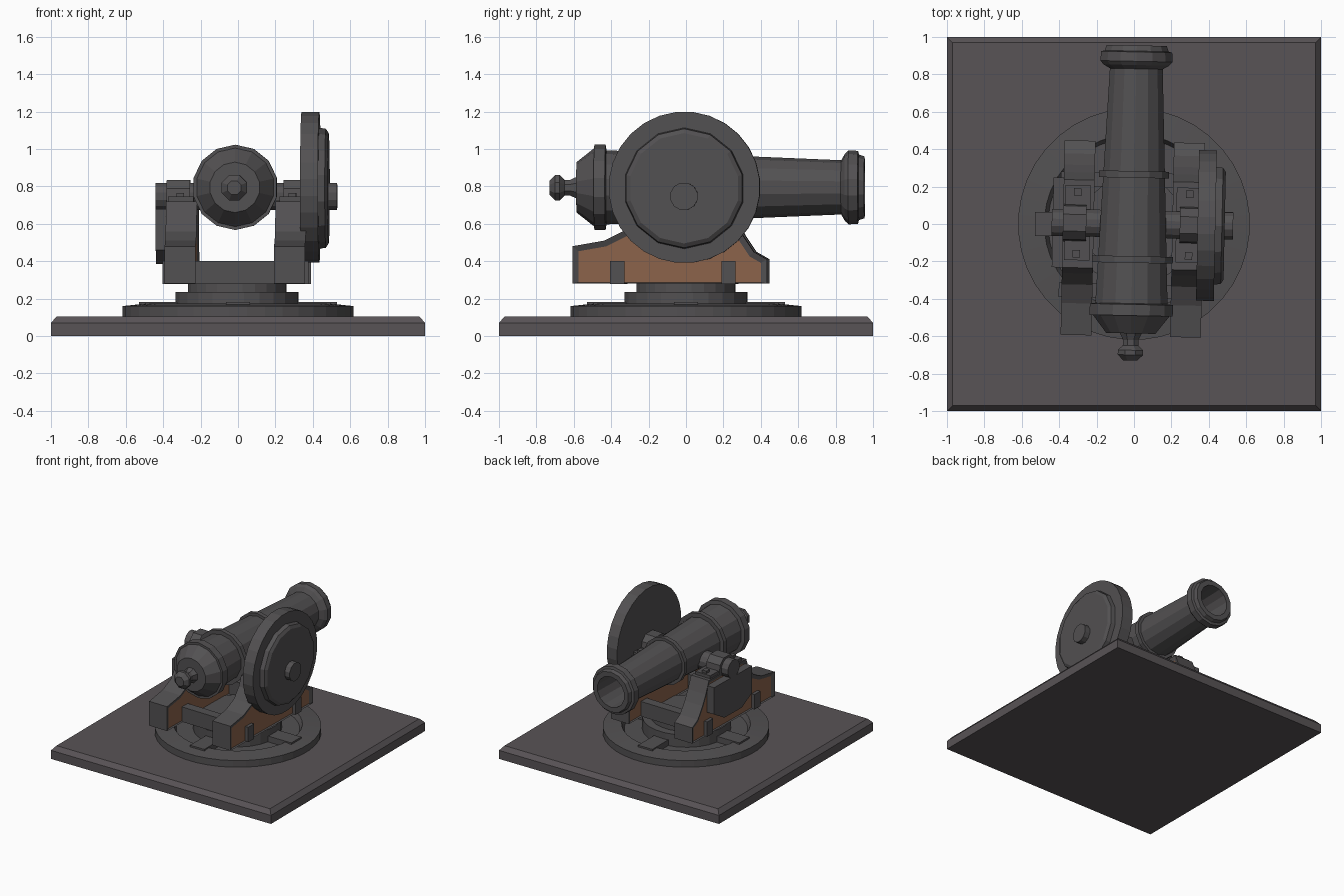
import bpy, bmesh, math
from mathutils import Matrix, Vector

if "Cube" in bpy.data.objects:
    bpy.data.objects.remove(bpy.data.objects["Cube"])


def material(name, rgb):
    m = bpy.data.materials.new(name)
    m.diffuse_color = (*rgb, 1)
    m.use_nodes = True
    m.node_tree.nodes["Principled BSDF"].inputs["Base Color"].default_value = m.diffuse_color
    return m


IRON = material("dark_iron", (0.085, 0.081, 0.084))
PLATE = material("stone_grey", (0.098, 0.087, 0.093))
WOOD = material("brown_wood", (0.26, 0.125, 0.07))

# The gun and carriage are turned very slightly on the base
TURN = Matrix.Translation((-0.005, 0, 0)) @ Matrix.Rotation(math.radians(-1.2), 4, 'Z')
STILL = Matrix()


def finish(bm, name, mats, mat=TURN):
    bm.transform(mat)
    bmesh.ops.recalc_face_normals(bm, faces=bm.faces)
    me = bpy.data.meshes.new(name)
    bm.to_mesh(me)
    bm.free()
    for m in mats:
        me.materials.append(m)
    ob = bpy.data.objects.new(name, me)
    bpy.context.collection.objects.link(ob)
    return ob


def lathe(name, profile, n, axis, origin=(0, 0, 0), mat=TURN, colour=IRON):
    """Revolve (position along axis, radius) points; zero radius closes an end."""
    bm = bmesh.new()
    rings = []
    for t, r in profile:
        ring = []
        for i in range(n if r > 0 else 1):
            a = 2 * math.pi * (i + 0.5) / n
            u, v = r * math.cos(a), r * math.sin(a)
            p = {'x': (t, u, v), 'y': (u, t, v), 'z': (u, v, t)}[axis]
            ring.append(bm.verts.new(Vector(p) + Vector(origin)))
        rings.append(ring)
    for a, b in zip(rings, rings[1:]):
        for i in range(n):
            j = (i + 1) % n
            if len(a) == 1:
                bm.faces.new((a[0], b[i], b[j]))
            elif len(b) == 1:
                bm.faces.new((a[i], a[j], b[0]))
            else:
                bm.faces.new((a[i], a[j], b[j], b[i]))
    return finish(bm, name, [colour], mat)


def prism(pts, x0, x1):
    """Extrude a (y, z) outline along x."""
    bm = bmesh.new()
    f = bm.faces.new([bm.verts.new((x0, y, z)) for y, z in pts])
    r = bmesh.ops.extrude_face_region(bm, geom=[f])
    vs = [v for v in r["geom"] if isinstance(v, bmesh.types.BMVert)]
    bmesh.ops.translate(bm, verts=vs, vec=(x1 - x0, 0, 0))
    bmesh.ops.recalc_face_normals(bm, faces=bm.faces)
    return bm


def box(name, x, y, z, mat=TURN, colour=IRON):
    pts = [(y[0], z[0]), (y[1], z[0]), (y[1], z[1]), (y[0], z[1])]
    return finish(prism(pts, *x), name, [colour], mat)


# Square base plate with chamfered top
bm = bmesh.new()
bmesh.ops.create_cube(bm, size=2, matrix=Matrix.Translation((0, 0, 0.035)) @ Matrix.Diagonal((1, 1, 0.035, 1)))
top = [f for f in bm.faces if f.normal.z > 0.9]
r = bmesh.ops.extrude_face_region(bm, geom=top)
bmesh.ops.delete(bm, geom=top, context='FACES_ONLY')
for v in [v for v in r["geom"] if isinstance(v, bmesh.types.BMVert)]:
    v.co = (v.co.x * 0.97, v.co.y * 0.97, 0.105)
finish(bm, "base_plate", [PLATE], STILL)

# Turntable ring and four cleats
lathe("turntable_ring", [(0.10, 0), (0.10, 0.62), (0.16, 0.62), (0.175, 0.48), (0.135, 0.46), (0.135, 0)],
      40, 'z', mat=STILL)
for i in range(4):
    box("ring_cleat", (0.31, 0.53), (-0.065, 0.065), (0.13, 0.183),
        Matrix.Rotation(i * math.pi / 2, 4, 'Z'))

# Pivot
lathe("pivot", [(0.13, 0), (0.13, 0.33), (0.235, 0.33), (0.235, 0.265), (0.29, 0.265), (0.29, 0)], 24, 'z')

# Carriage cheeks: iron rim around sunken wooden panels
CHEEK = [(-0.60, 0.28), (0.44, 0.28), (0.44, 0.41), (0.37, 0.45), (0.31, 0.54), (0.27, 0.62),
         (0.23, 0.72), (-0.24, 0.72), (-0.27, 0.64), (-0.33, 0.56), (-0.43, 0.51), (-0.60, 0.48)]
for s in (-1, 1):
    bm = prism(CHEEK, s * 0.21, s * 0.375)
    sides = [f for f in bm.faces if abs(f.normal.x) > 0.9]
    bmesh.ops.inset_individual(bm, faces=sides, thickness=0.032, depth=-0.012, use_even_offset=True)
    for f in sides:
        f.material_index = 1
        for v in f.verts:
            if v.co.z < 0.34:
                v.co.z = 0.286
    finish(bm, "carriage_cheek", [IRON, WOOD])

    # Trunnion bearing, strap and bolts on top of each cheek
    box("bearing_block", (s * 0.23, s * 0.365), (-0.20, 0.20), (0.70, 0.745))
    arch = [(-0.10, 0.72), (0.10, 0.72), (0.09, 0.79), (0.045, 0.835), (-0.045, 0.835), (-0.09, 0.79)]
    finish(prism(arch, s * 0.25, s * 0.375), "bearing_cap", [IRON])
    for y in (-0.165, 0.165):
        box("cap_bolt", (s * 0.28, s * 0.32), (y - 0.02, y + 0.02), (0.74, 0.765))

# Cross beams running through both cheeks
for y in (-0.36, 0.235):
    box("cross_beam", (-0.39, 0.39), (y - 0.038, y + 0.038), (0.278, 0.40))

# Bracket plate on the side without the wheel
SHIELD = [(0.24, 0.68), (0.24, 0.46), (0.11, 0.385), (-0.11, 0.385), (-0.24, 0.46), (-0.24, 0.68)]
finish(prism(SHIELD, -0.43, -0.365), "side_bracket", [IRON])

# Trunnion axle
lathe("trunnion_axle", [(-0.435, 0), (-0.435, 0.075), (0.535, 0.075), (0.535, 0)], 12, 'x', (0, 0, 0.747))

# Aiming wheel
lathe("side_wheel", [(0.345, 0), (0.345, 0.405), (0.44, 0.405), (0.44, 0)], 28, 'x', (0, 0, 0.795))
lathe("wheel_cover", [(0.43, 0), (0.43, 0.325), (0.475, 0.318), (0.49, 0.295), (0.49, 0)],
      14, 'x', (0, 0, 0.79))

# Barrel with breech, reinforcing bands, flared muzzle and bore
lathe("barrel", [(-0.585, 0), (-0.585, 0.135), (-0.49, 0.21), (-0.49, 0.228), (-0.43, 0.228),
                 (-0.425, 0.198), (0.83, 0.145), (0.85, 0.18), (0.87, 0.198), (0.92, 0.195), (0.925, 0.175),
                 (0.955, 0.165), (0.955, 0.125), (0.35, 0.115), (0.35, 0)], 14, 'y', (0, 0, 0.795))
for y, r in ((-0.19, 0.222), (0.265, 0.192)):
    lathe("barrel_band", [(y - 0.018, 0.15), (y - 0.018, r), (y + 0.018, r), (y + 0.018, 0.15)],
          14, 'y', (0, 0, 0.795))

# Breech knob
lathe("breech_knob", [(-0.73, 0), (-0.73, 0.04), (-0.70, 0.073), (-0.675, 0.073), (-0.65, 0.045),
                      (-0.62, 0.045), (-0.58, 0.065), (-0.57, 0)], 8, 'y', (0, 0, 0.793))
